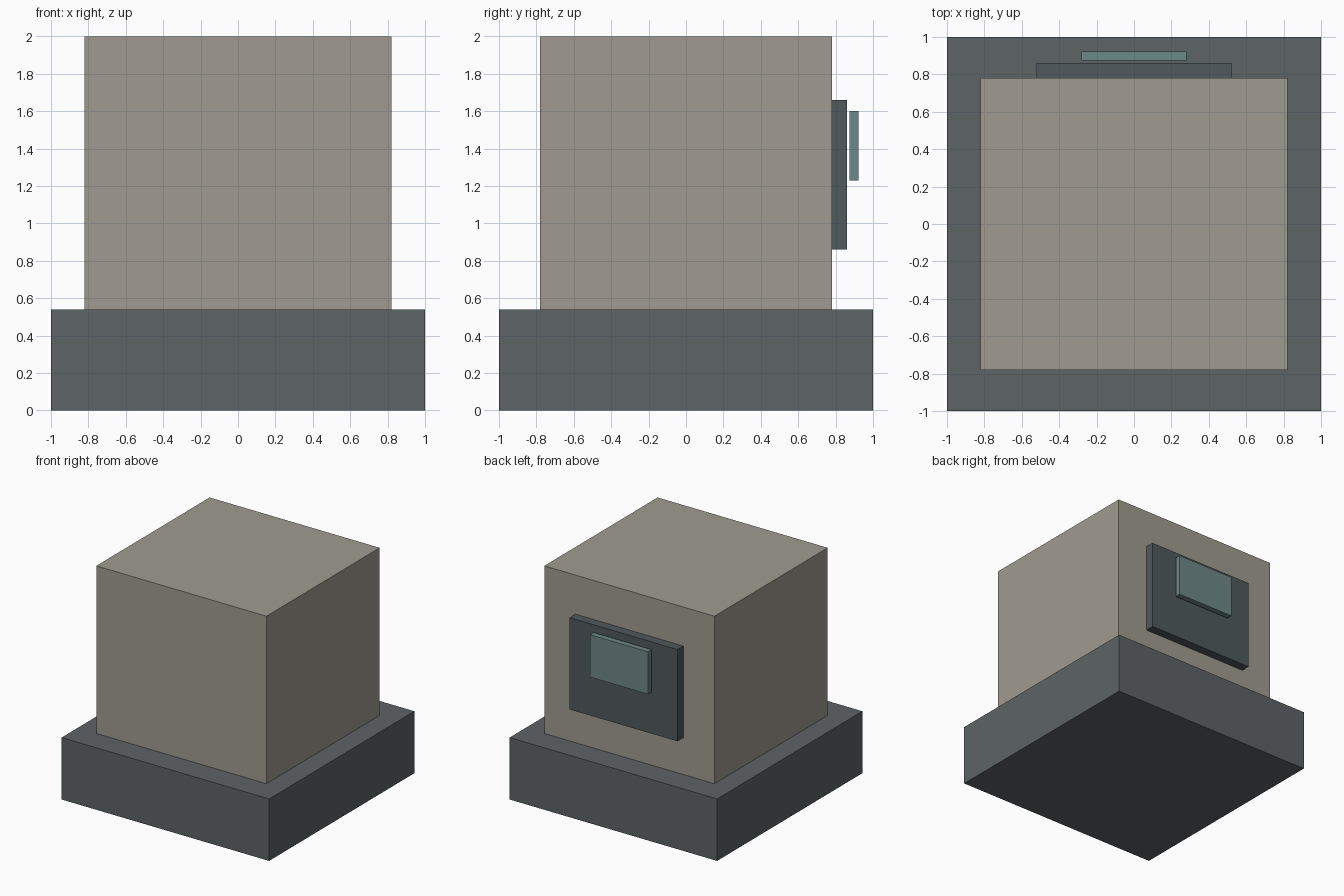
import bpy

if "Cube" in bpy.data.objects:
    bpy.data.objects.remove(bpy.data.objects["Cube"])


def material(name, rgb):
    mat = bpy.data.materials.new(name)
    mat.diffuse_color = (*rgb, 1.0)
    mat.use_nodes = True
    mat.node_tree.nodes["Principled BSDF"].inputs["Base Color"].default_value = mat.diffuse_color
    return mat


def box(name, x, y, z, mat):
    """Box from (min, max) ranges on each axis."""
    centre = [(a + b) / 2 for a, b in (x, y, z)]
    bpy.ops.mesh.primitive_cube_add(size=1, location=centre)
    obj = bpy.context.object
    obj.name = name
    obj.scale = [b - a for a, b in (x, y, z)]
    bpy.ops.object.transform_apply(location=False, rotation=False, scale=True)
    obj.data.materials.append(mat)
    return obj


slate = material("slate", (0.11, 0.125, 0.13))
stone = material("stone", (0.35, 0.33, 0.28))
dark = material("dark_slate", (0.08, 0.10, 0.11))
teal = material("muted_teal", (0.155, 0.245, 0.245))

# Wide plinth and main block
box("base_plinth", (-1, 1), (-1, 1), (0, 0.54), slate)
box("main_block", (-0.82, 0.82), (-0.78, 0.78), (0.54, 2.0), stone)

# Rear panel, with a small plate floating just off it
box("back_panel", (-0.52, 0.52), (0.78, 0.86), (0.86, 1.66), dark)
box("back_plate", (-0.28, 0.28), (0.873, 0.923), (1.23, 1.60), teal)
